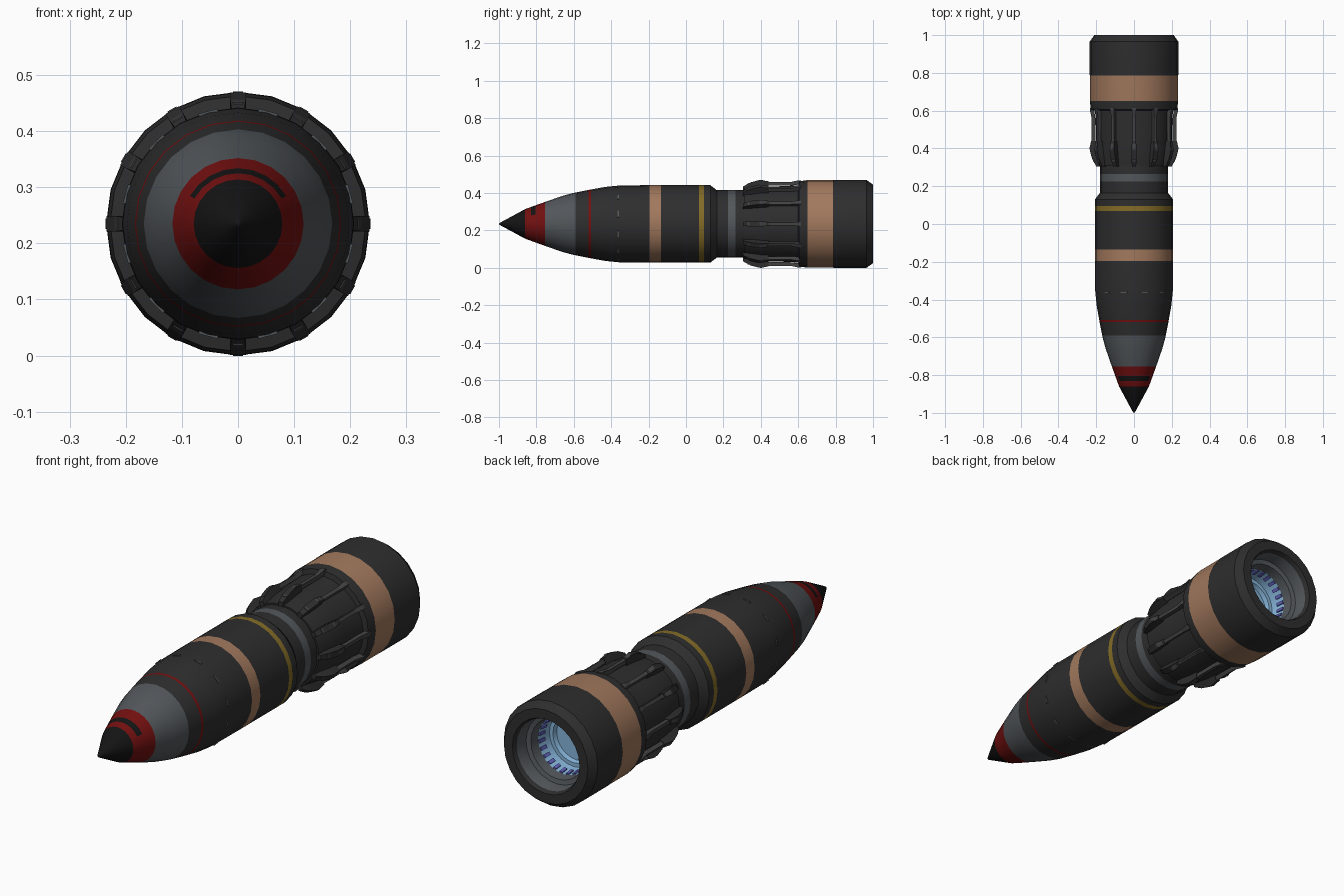
import bpy, bmesh, math
from mathutils import Matrix, Vector

if "Cube" in bpy.data.objects:
    bpy.data.objects.remove(bpy.data.objects["Cube"])

ZC, SIDES = 0.235, 24

COLOURS = {
    "dark": (0.027, 0.027, 0.028), "black": (0.007, 0.007, 0.007),
    "red": (0.17, 0.005, 0.005), "grey": (0.085, 0.095, 0.105),
    "tan": (0.36, 0.19, 0.11), "yellow": (0.23, 0.15, 0.02),
    "blue": (0.24, 0.46, 0.70), "violet": (0.12, 0.12, 0.5),
    "steel": (0.055, 0.055, 0.056),
}
NAMES = list(COLOURS)
MATS = []
for n in NAMES:
    m = bpy.data.materials.new(n)
    m.diffuse_color = (*COLOURS[n], 1)
    m.use_nodes = True
    m.node_tree.nodes["Principled BSDF"].inputs["Base Color"].default_value = m.diffuse_color
    MATS.append(m)


def finish(name, bm, smooth=True):
    bmesh.ops.recalc_face_normals(bm, faces=bm.faces)
    me = bpy.data.meshes.new(name)
    bm.to_mesh(me)
    bm.free()
    for m in MATS:
        me.materials.append(m)
    ob = bpy.data.objects.new(name, me)
    ob.location.z = ZC
    bpy.context.collection.objects.link(ob)
    if smooth:
        bpy.ops.object.select_all(action='DESELECT')
        ob.select_set(True)
        bpy.context.view_layer.objects.active = ob
        bpy.ops.object.shade_smooth_by_angle(angle=math.radians(25))
    return ob


def lathe(name, profile):
    """profile: (y, radius, colour of the segment that follows)"""
    bm = bmesh.new()
    rings = []
    for y, r, _ in profile:
        if r == 0:
            rings.append([bm.verts.new((0, y, 0))] * SIDES)
        else:
            rings.append([bm.verts.new((r * math.cos(2 * math.pi * i / SIDES), y,
                                        r * math.sin(2 * math.pi * i / SIDES)))
                          for i in range(SIDES)])
    for k in range(len(rings) - 1):
        a, b = rings[k], rings[k + 1]
        for i in range(SIDES):
            j = (i + 1) % SIDES
            f = bm.faces.new(list(dict.fromkeys((a[i], a[j], b[j], b[i]))))
            col = profile[k][2]
            # painted nose stripe only on the upper faces
            if col == "stripe":
                col = "black" if f.calc_center_median().z > 0.045 else "red"
            f.material_index = NAMES.index(col)
    return finish(name, bm)


def bars(name, sections, colour, count, offset=0.0):
    """Radially repeated bars; sections: (y, inner r, outer r, width)"""
    bm = bmesh.new()
    for c in range(count):
        rot = Matrix.Rotation(2 * math.pi * c / count + offset, 3, 'Y')
        loops = []
        for y, r0, r1, w in sections:
            loops.append([bm.verts.new(rot @ Vector(p)) for p in
                          ((-w / 2, y, r0), (w / 2, y, r0), (w / 2, y, r1), (-w / 2, y, r1))])
        faces = [bm.faces.new(loops[0]), bm.faces.new(loops[-1])]
        for a, b in zip(loops, loops[1:]):
            for i in range(4):
                j = (i + 1) % 4
                faces.append(bm.faces.new((a[i], a[j], b[j], b[i])))
        for f in faces:
            f.material_index = NAMES.index(colour)
    return finish(name, bm, False)


# Pointed front body with painted bands, ending in the neck
lathe("front_body", [
    (-1.0, 0, "black"), (-0.995, 0.006, "black"), (-0.86, 0.079, "red"),
    (-0.83, 0.09, "stripe"), (-0.805, 0.099, "red"), (-0.755, 0.117, "grey"),
    (-0.66, 0.150, "grey"), (-0.605, 0.165, "grey"), (-0.59, 0.168, "dark"),
    (-0.52, 0.182, "red"), (-0.508, 0.184, "dark"), (-0.43, 0.198, "dark"),
    (-0.35, 0.206, "dark"), (-0.195, 0.207, "tan"), (-0.135, 0.207, "dark"),
    (0.07, 0.207, "yellow"), (0.095, 0.207, "dark"), (0.13, 0.207, "dark"),
    (0.165, 0.18, "dark"), (0.225, 0.18, "grey"), (0.265, 0.18, "dark"),
    (0.32, 0.18, "dark"), (0.32, 0, "dark")])

# Flared tail with a hollow rear end
lathe("tail_housing", [
    (0.31, 0, "dark"), (0.31, 0.187, "dark"), (0.40, 0.2, "dark"),
    (0.47, 0.2, "dark"), (0.60, 0.206, "dark"), (0.605, 0.228, "dark"),
    (0.65, 0.234, "tan"), (0.785, 0.234, "dark"), (0.795, 0.235, "dark"),
    (0.965, 0.235, "dark"), (1.0, 0.21, "dark"), (1.0, 0.168, "dark"),
    (0.98, 0.16, "grey"), (0.92, 0.155, "grey"), (0.915, 0.135, "grey"),
    (0.87, 0.13, "blue"), (0.80, 0.122, "blue"), (0.80, 0.105, "blue"),
    (0.78, 0.10, "blue"), (0.78, 0, "blue")])

# Clamping claws and slim rods around the tail
bars("tail_claws", [
    (0.305, 0.175, 0.200, 0.022), (0.345, 0.18, 0.222, 0.028),
    (0.39, 0.185, 0.234, 0.028), (0.44, 0.19, 0.228, 0.022)], "dark", 12)
bars("tail_rods", [
    (0.33, 0.19, 0.216, 0.018), (0.40, 0.205, 0.236, 0.018),
    (0.45, 0.205, 0.224, 0.016), (0.56, 0.205, 0.224, 0.016),
    (0.60, 0.21, 0.233, 0.022), (0.615, 0.21, 0.233, 0.022)], "steel", 12)

# Small violet marks around the lens
bars("lens_marks", [(0.835, 0.119, 0.13, 0.014), (0.869, 0.123, 0.133, 0.014)],
     "violet", 24, math.radians(7.5))

# Thin painted dashes on the body
bars("body_dashes", [(-0.365, 0.2, 0.2075, 0.035), (-0.359, 0.2, 0.2075, 0.035)],
     "grey", 12, math.radians(15))
